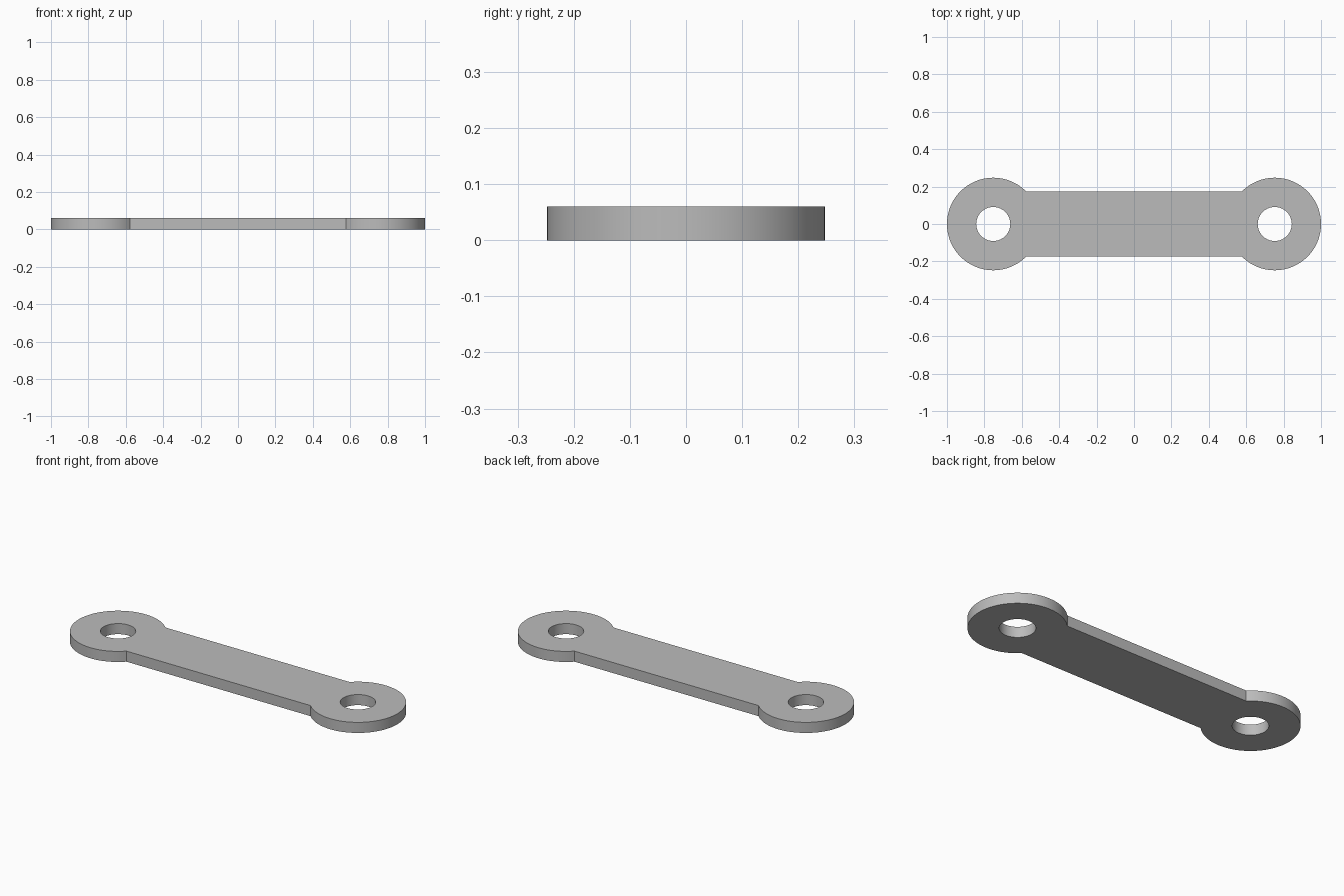
import bpy, bmesh
from math import sin, cos, pi, radians
from mathutils import Vector

cube = bpy.data.objects.get("Cube")
if cube:
    bpy.data.objects.remove(cube, do_unlink=True)

EYE_R = 0.2475         # outer radius of each rounded end
EYE_X = 1 - EYE_R      # distance of each eye from the centre
HOLE_R = 0.091
THICK = 0.06
NECK = pi / 4          # angle at which the bar meets each eye


def arc(cx, radius, start, end, steps):
    """Points along an arc, both ends included."""
    return [Vector((cx + radius * cos(start + (end - start) * i / steps),
                    radius * sin(start + (end - start) * i / steps), 0))
            for i in range(steps + 1)]


def add_loop(bm, points):
    """Closed ring of edges."""
    verts = [bm.verts.new(p) for p in points]
    return [bm.edges.new((v, verts[i - 1])) for i, v in enumerate(verts)]


# Flat outline: two large arcs joined by the straight bar, plus a hole per eye
bm = bmesh.new()
outline = arc(EYE_X, EYE_R, -pi + NECK, pi - NECK, 72)
outline += arc(-EYE_X, EYE_R, NECK, 2 * pi - NECK, 72)
edges = add_loop(bm, outline)
for side in (-1, 1):
    edges += add_loop(bm, arc(side * EYE_X, HOLE_R, 0, 2 * pi, 64)[:-1])
bmesh.ops.triangle_fill(bm, use_beauty=True, use_dissolve=False, edges=edges,
                        normal=(0, 0, 1))

# Thickness
result = bmesh.ops.extrude_face_region(bm, geom=bm.faces[:], use_keep_orig=True)
top = [g for g in result["geom"] if isinstance(g, bmesh.types.BMVert)]
bmesh.ops.translate(bm, verts=top, vec=(0, 0, THICK))
bmesh.ops.recalc_face_normals(bm, faces=bm.faces[:])

mesh = bpy.data.meshes.new("link_plate")
bm.to_mesh(mesh)
bm.free()
plate = bpy.data.objects.new("link_plate", mesh)
bpy.context.collection.objects.link(plate)

# Plain grey metal
grey = bpy.data.materials.new("plain_grey")
grey.use_nodes = True
colour = (0.5, 0.5, 0.5, 1)
grey.diffuse_color = colour
grey.node_tree.nodes["Principled BSDF"].inputs["Base Color"].default_value = colour
mesh.materials.append(grey)

# Smooth rims, sharp edges and necks
bpy.ops.object.select_all(action="DESELECT")
plate.select_set(True)
bpy.context.view_layer.objects.active = plate
bpy.ops.object.shade_smooth_by_angle(angle=radians(30))
